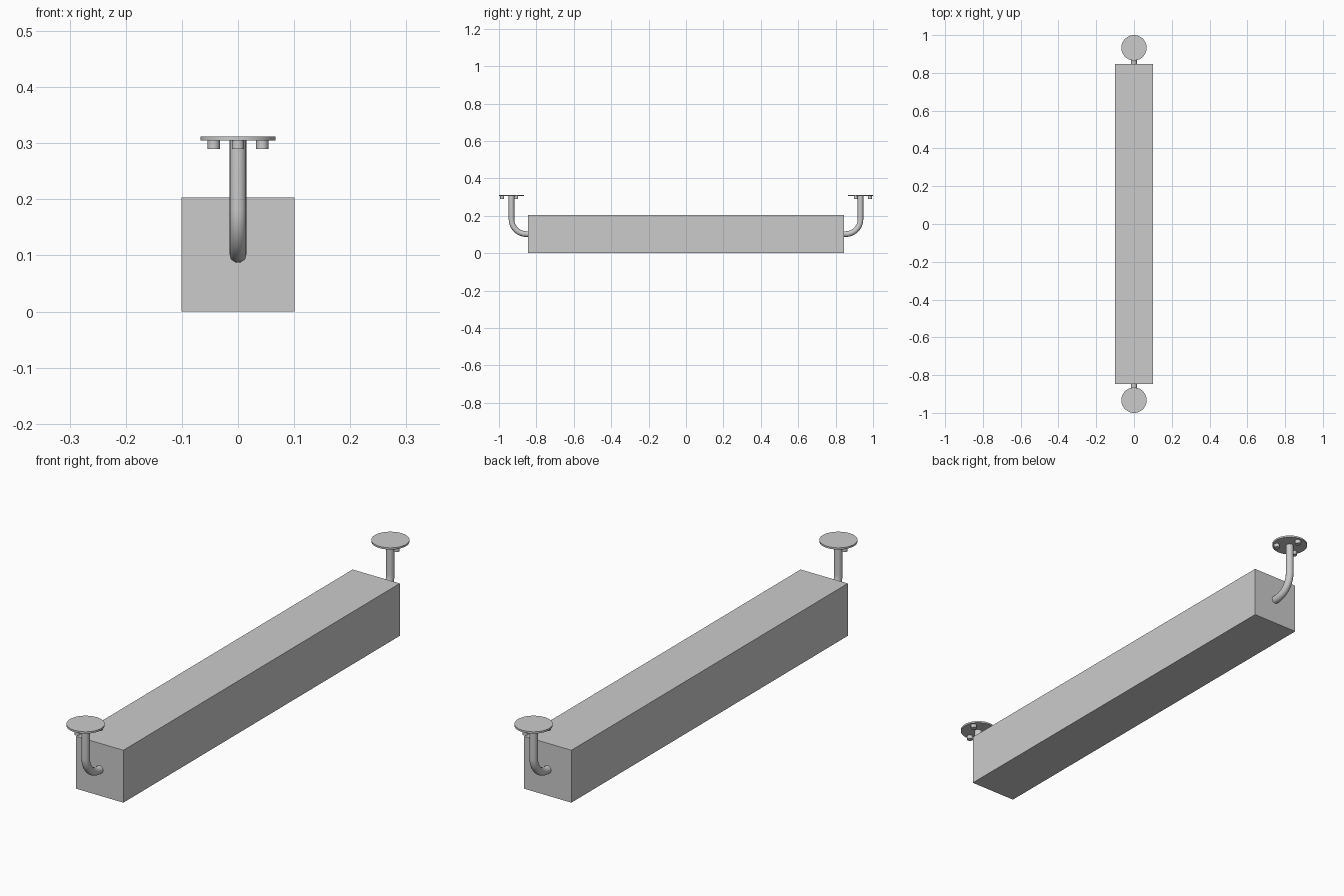
import bpy
from math import sin, cos, pi, radians

if "Cube" in bpy.data.objects:
    bpy.data.objects.remove(bpy.data.objects["Cube"])

BEAM_Y, PLATE_Y = 0.846, 0.933
PIPE_Z, PIPE_R, BEND = 0.102, 0.015, 0.08
PLATE_Z0, PLATE_Z1 = 0.305, 0.312


def cylinder(name, x, y, z0, z1, r, sides):
    bpy.ops.mesh.primitive_cylinder_add(vertices=sides, radius=r, depth=z1 - z0,
                                        location=(x, y, (z0 + z1) / 2))
    ob = bpy.context.object
    ob.name = name
    bpy.ops.object.shade_smooth_by_angle(angle=radians(35))
    return ob


# Square beam
bpy.ops.mesh.primitive_cube_add(size=1, location=(0, 0, 0.1015))
beam = bpy.context.object
beam.name = "beam"
beam.scale = (0.202, 2 * BEAM_Y, 0.203)


# Bent pipe running from the beam end up to the mounting plate
def bent_pipe(name, s):
    pts = [(BEAM_Y - 0.002, PIPE_Z)]
    for i in range(13):
        a = pi / 2 * i / 12
        pts.append((PLATE_Y - BEND + BEND * sin(a), PIPE_Z + BEND - BEND * cos(a)))
    pts.append((PLATE_Y, PLATE_Z0 + 0.001))
    cu = bpy.data.curves.new(name, 'CURVE')
    cu.dimensions = '3D'
    cu.bevel_depth = PIPE_R
    cu.bevel_resolution = 6
    cu.use_fill_caps = True
    sp = cu.splines.new('POLY')
    sp.points.add(len(pts) - 1)
    for p, (y, z) in zip(sp.points, pts):
        p.co = (0, s * y, z, 1)
    sp.use_smooth = True
    ob = bpy.data.objects.new(name, cu)
    bpy.context.collection.objects.link(ob)
    bpy.ops.object.select_all(action='DESELECT')
    ob.select_set(True)
    bpy.context.view_layer.objects.active = ob
    bpy.ops.object.convert(target='MESH')
    bpy.ops.object.shade_smooth_by_angle(angle=radians(35))


# One bracket at each end: pipe, round plate and three bolts beneath it
for s, end in ((-1, "front"), (1, "back")):
    bent_pipe(end + "_pipe", s)
    cylinder(end + "_plate", 0, s * PLATE_Y, PLATE_Z0, PLATE_Z1, 0.067, 48)
    for i in range(3):
        a = pi / 2 + i * 2 * pi / 3
        cylinder(f"{end}_bolt_{i + 1}", 0.05 * cos(a), s * (PLATE_Y + 0.05 * sin(a)),
                 0.29, PLATE_Z0 + 0.001, 0.011, 12)
